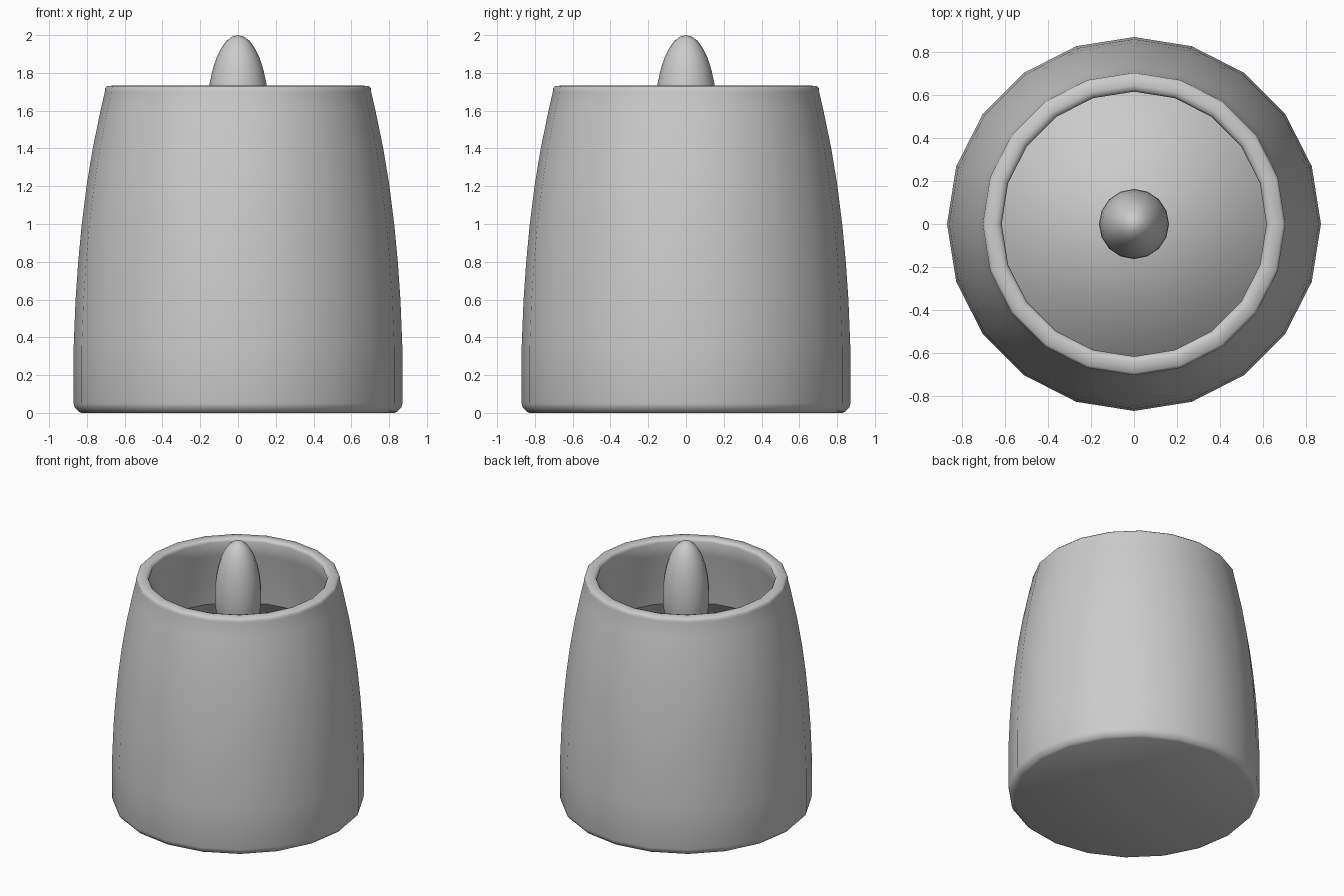
import bpy
import bmesh
from math import cos, sin, pi, radians

if "Cube" in bpy.data.objects:
    bpy.data.objects.remove(bpy.data.objects["Cube"])

grey = bpy.data.materials.new("plain_grey")
grey.use_nodes = True
tone = (0.6, 0.6, 0.6, 1)
grey.diffuse_color = tone
grey.node_tree.nodes["Principled BSDF"].inputs["Base Color"].default_value = tone


def lathe(name, profile, sides, angle):
    """Spin a (radius, height) profile about z; ends are capped or closed to a point."""
    bm = bmesh.new()
    rings = []
    for r, z in profile:
        if r == 0:
            rings.append([bm.verts.new((0, 0, z))] * sides)
        else:
            rings.append([bm.verts.new((r * cos(2 * pi * i / sides), r * sin(2 * pi * i / sides), z))
                          for i in range(sides)])
    for low, high in zip(rings, rings[1:]):
        for i in range(sides):
            j = (i + 1) % sides
            corners = dict.fromkeys((low[i], low[j], high[j], high[i]))
            bm.faces.new(list(corners))
    for ring in (rings[0], rings[-1]):
        if len(set(ring)) > 2:
            bm.faces.new(ring)
    bmesh.ops.recalc_face_normals(bm, faces=bm.faces)
    mesh = bpy.data.meshes.new(name)
    bm.to_mesh(mesh)
    bm.free()
    mesh.materials.append(grey)
    obj = bpy.data.objects.new(name, mesh)
    bpy.context.collection.objects.link(obj)
    bpy.ops.object.select_all(action="DESELECT")
    obj.select_set(True)
    bpy.context.view_layer.objects.active = obj
    bpy.ops.object.shade_smooth_by_angle(angle=radians(angle))
    return obj


# Tapered holder: outer wall, rounded rim, then the inner wall down to its floor
outer = [(0.83, 0), (0.845, 0.008), (0.864, 0.028), (0.87, 0.05), (0.87, 0.35), (0.86, 0.6),
         (0.846, 0.8), (0.827, 1.0), (0.802, 1.2), (0.769, 1.4), (0.728, 1.6), (0.705, 1.7)]
rim = [(0.704, 1.718), (0.692, 1.73), (0.645, 1.734), (0.625, 1.728), (0.616, 1.71)]
inner = [(r - 0.09, z) for r, z in reversed(outer[4:11])] + [(0.78, 0.1)]
lathe("candle_holder", outer + rim + inner, 20, 50)

# Wax filling with a softly shaded top
lathe("wax", [(0.77, 0.12), (0.77, 0.5), (0.71, 1.2)], 20, 180)

# Wick and egg-shaped flame
lathe("wick", [(0.02, 1.18), (0.02, 1.4)], 8, 40)
steps = 16
flame = []
for k in range(steps + 1):
    a = -pi / 2 + pi * k / steps
    radius = 0 if k in (0, steps) else 0.163 * cos(a)
    flame.append((radius, 1.58 + (0.42 if a > 0 else 0.32) * sin(a)))
lathe("flame", flame, 16, 180)
